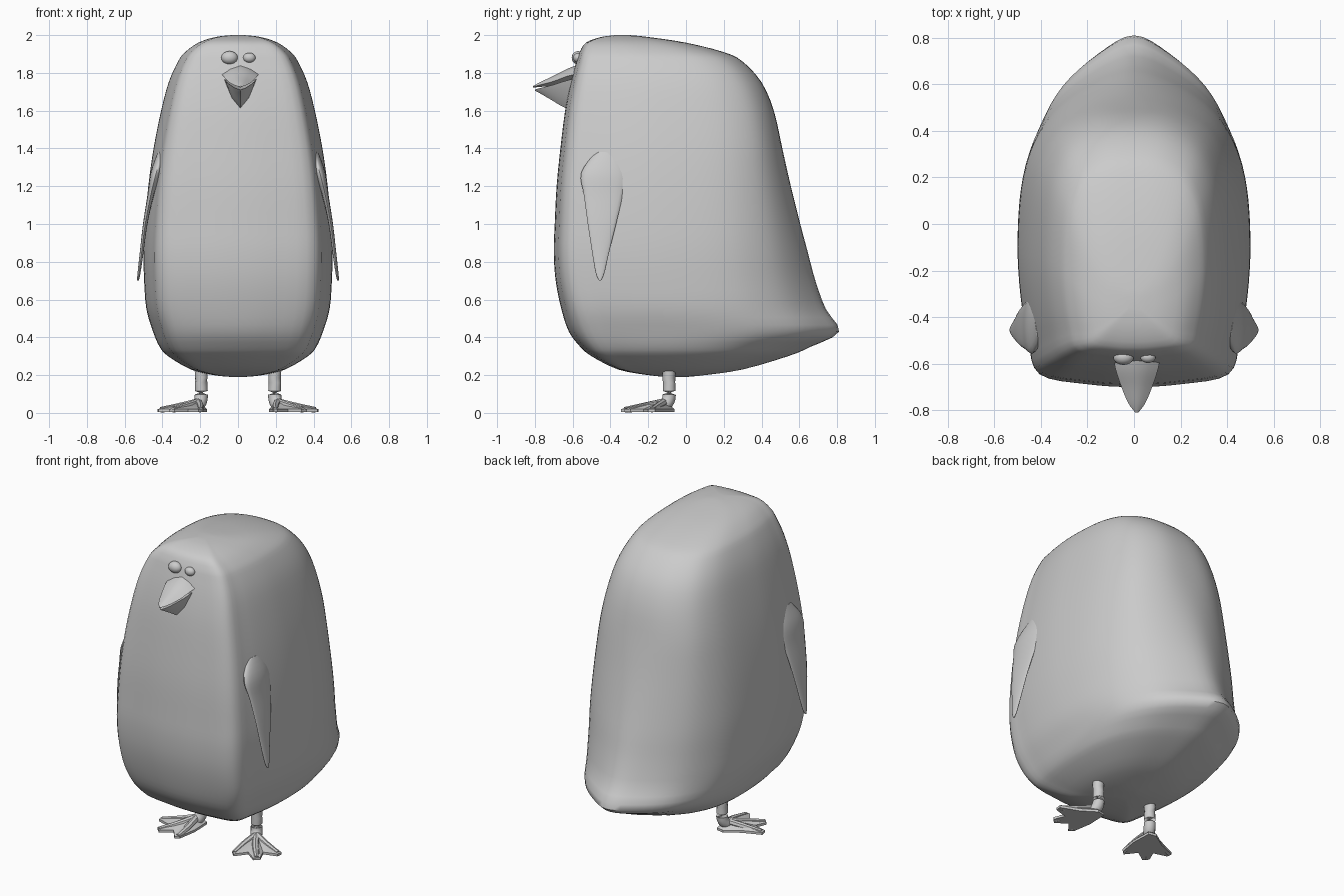
import bpy, bmesh, math
from mathutils import Vector

cube = bpy.data.objects.get("Cube")
if cube:
    bpy.data.objects.remove(cube, do_unlink=True)

grey = bpy.data.materials.new("plain grey")
grey.use_nodes = True
grey.diffuse_color = (0.6, 0.6, 0.6, 1)
grey.node_tree.nodes["Principled BSDF"].inputs["Base Color"].default_value = (0.6, 0.6, 0.6, 1)


def smooth(points, steps, closed=False):
    """Points on a Catmull-Rom curve through the given points."""
    p = [Vector(q) for q in points]
    n = len(p)

    def at(i):
        return p[i % n] if closed else p[max(0, min(n - 1, i))]
    out = []
    for i in range(n if closed else n - 1):
        a, b, c, d = at(i - 1), at(i), at(i + 1), at(i + 2)
        for s in range(steps):
            t = s / steps
            out.append(b + (c - a) * (t / 2)
                       + (a * 2 - b * 5 + c * 4 - d) * (t * t / 2)
                       + (b * 3 - a - c * 3 + d) * (t ** 3 / 2))
    return out if closed else out + [p[-1]]


def finish(name, bm, angle=40):
    bmesh.ops.recalc_face_normals(bm, faces=bm.faces)
    mesh = bpy.data.meshes.new(name)
    bm.to_mesh(mesh)
    bm.free()
    mesh.materials.append(grey)
    obj = bpy.data.objects.new(name, mesh)
    bpy.context.collection.objects.link(obj)
    bpy.ops.object.select_all(action='DESELECT')
    obj.select_set(True)
    bpy.context.view_layer.objects.active = obj
    bpy.ops.object.shade_smooth_by_angle(angle=math.radians(angle))
    return obj


def loft(name, rings, angle=40):
    """Skin closed rings of equal length and cap both ends."""
    bm = bmesh.new()
    rows = [[bm.verts.new(q) for q in ring] for ring in rings]
    n = len(rows[0])
    for r, s in zip(rows, rows[1:]):
        for i in range(n):
            j = (i + 1) % n
            bm.faces.new((r[i], r[j], s[j], s[i]))
    bm.faces.new(rows[0])
    bm.faces.new(rows[-1])
    return finish(name, bm, angle)


def tube(name, path, sides=12):
    """Round tube along (x, y, z, radius) points."""
    pts = smooth(path, 4)
    rings = []
    for i, p in enumerate(pts):
        d = pts[min(i + 1, len(pts) - 1)].xyz - pts[max(i - 1, 0)].xyz
        turn = d.to_track_quat('Z', 'Y')
        rings.append([p.xyz + turn @ Vector((math.cos(a), math.sin(a), 0)) * p.w
                      for a in (math.tau * k / sides for k in range(sides))])
    return loft(name, rings)


# Body: height, half width, front y, back y
levels = [(.19, .03, -.1, 0), (.2, .13, -.2, .1), (.23, .25, -.36, .3),
          (.3, .37, -.5, .54), (.35, .415, -.56, .66), (.43, .45, -.62, .81),
          (.55, .485, -.66, .74), (.7, .497, -.69, .685), (.85, .5, -.7, .645),
          (1, .493, -.695, .605), (1.2, .475, -.685, .555), (1.4, .447, -.665, .51),
          (1.6, .407, -.64, .465), (1.75, .367, -.61, .4), (1.86, .318, -.58, .3),
          (1.91, .28, -.563, .2), (1.96, .21, -.53, 0), (1.99, .12, -.45, -.2),
          (2, .03, -.37, -.3)]
front = [(0, -1), (.4, -.98), (.81, -.91), (.91, -.67), (.975, -.35), (1, 0)]
tail_back = [(.97, .28), (.87, .51), (.66, .73), (.34, .9), (0, 1)]
head_back = [(.97, .4), (.88, .66), (.7, .85), (.38, .97), (0, 1)]
rings = []
for z, w, y0, y1 in smooth(levels, 3):
    t = max(0, min(1, z - .43))
    half = front + [Vector(a).lerp(Vector(b), t) for a, b in zip(tail_back, head_back)]
    ring = half + [(-x, v) for x, v in half[-2:0:-1]]
    mid = y0 + .45 * (y1 - y0)
    rings.append([(x * w, mid + v * (y1 - mid if v > 0 else mid - y0), z)
                  for x, v in smooth(ring, 4, True)])
loft("body", rings, 50)

# Eyes, slightly unequal
for name, x, r in (("right_eye", -.045, .044), ("left_eye", .06, .033)):
    bm = bmesh.new()
    bmesh.ops.create_uvsphere(bm, u_segments=20, v_segments=12, radius=r)
    for v in bm.verts:
        v.co = (v.co.x + x, v.co.y * .75 - .572, v.co.z * .8 + 1.88)
    finish(name, bm)

# Beak halves: y, half width, ridge z, corner z, inner z
upper = [(-.54, .105, 1.855, 1.8, 1.75), (-.62, .092, 1.825, 1.785, 1.74),
         (-.7, .066, 1.785, 1.756, 1.732), (-.77, .036, 1.752, 1.737, 1.726),
         (-.81, .006, 1.73, 1.727, 1.722)]
lower = [(-.54, .095, 1.58, 1.785, 1.73), (-.64, .078, 1.615, 1.757, 1.725),
         (-.71, .052, 1.655, 1.735, 1.72), (-.77, .027, 1.69, 1.72, 1.714),
         (-.8, .005, 1.706, 1.712, 1.71)]
for name, rows in (("upper_beak", upper), ("lower_beak", lower)):
    rings = []
    for y, w, ridge, corner, inner in smooth(rows, 4):
        side = corner + (ridge - corner) * .62
        rings.append([(.012 + x, y, z) for x, z in
                      ((0, ridge), (w * .55, side), (w, corner), (w * .5, (corner + inner) / 2),
                       (0, inner), (-w * .5, (corner + inner) / 2), (-w, corner),
                       (-w * .55, side))])
    loft(name, rings, 50)

# Flipper sections: z, front y, back y, outer x, thickness
flipper = [(1.38, -.48, -.34, .425, .05), (1.27, -.555, -.31, .463, .06),
           (1.15, -.54, -.335, .48, .035), (1, -.52, -.37, .503, .024),
           (.85, -.497, -.407, .52, .02), (.74, -.478, -.432, .532, .016),
           (.7, -.46, -.45, .535, .01)]
# Webbed foot outline from the heel, alternating toe tips and web valleys
outline = [(.17, -.07), (.165, -.2), (.185, -.32), (.21, -.345), (.265, -.275),
           (.335, -.325), (.365, -.295), (.335, -.225), (.42, -.2), (.425, -.165),
           (.31, -.12), (.22, -.06)]
toes = [(.2, -.325), (.345, -.305), (.41, -.18)]

for label, s in (("right", -1), ("left", 1)):
    rings = []
    for z, y0, y1, x, th in smooth(flipper, 4):
        c, h = (y0 + y1) / 2, (y1 - y0) / 2
        rings.append([(s * (x - th / 2 + th / 2 * math.sin(a)), c + h * math.cos(a), z)
                      for a in (math.tau * k / 20 for k in range(20))])
    loft(label + "_flipper", rings, 60)

    # Leg bending forward into the foot
    tube(label + "_leg", [(s * .195, -.09, .26, .035), (s * .195, -.09, .16, .033),
                          (s * .195, -.09, .08, .035), (s * .21, -.115, .04, .033),
                          (s * .235, -.15, .025, .02)])

    # Web sloping down from the ankle
    bm = bmesh.new()
    low = [bm.verts.new((s * x, y, .005)) for x, y in outline]
    rim = [bm.verts.new((s * x, y, .02)) for x, y in outline]
    top = bm.verts.new((s * .215, -.12, .065))
    bm.faces.new(low)
    for i in range(len(low)):
        j = (i + 1) % len(low)
        bm.faces.new((low[i], low[j], rim[j], rim[i]))
        bm.faces.new((rim[i], rim[j], top))
    finish(label + "_web", bm, 30)

    # Toe ridges
    for k, (x, y) in enumerate(toes):
        tube(f"{label}_toe_{k + 1}",
             [(s * .212, -.115, .055, .022),
              (s * (.1 + x / 2), y / 2 - .06, .034, .02),
              (s * x, y, .016, .015)], 8)
